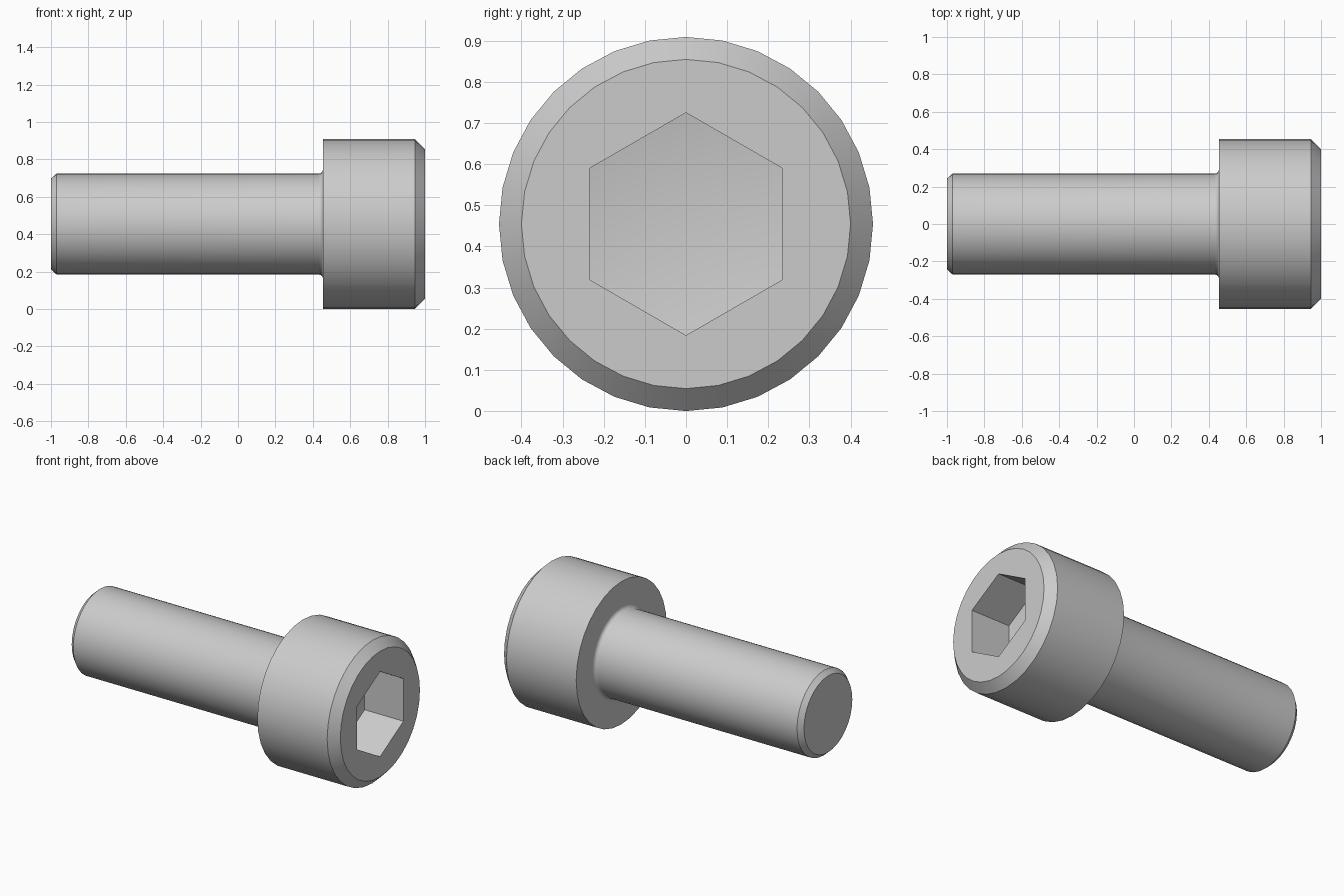
import bpy, bmesh
from math import sin, cos, pi, radians

if "Cube" in bpy.data.objects:
    bpy.data.objects.remove(bpy.data.objects["Cube"])

AXIS_Z = 0.4545
SIDES = 32

bm = bmesh.new()


def ring(x, r, n):
    """Ring of n verts around the bolt axis, first vertex at the top."""
    return [bm.verts.new((x, r * sin(2 * pi * i / n), AXIS_Z + r * cos(2 * pi * i / n)))
            for i in range(n)]


def skin(a, b):
    n = len(a)
    for i in range(n):
        bm.faces.new((a[i], a[(i + 1) % n], b[(i + 1) % n], b[i]))


# Outer profile (x, radius): tip chamfer, shank, fillet, head, head chamfer
fillet = [(0.43 + 0.0245 * sin(t), 0.2935 - 0.0235 * cos(t))
          for t in (i * pi / 8 for i in range(5))]
profile = [(-1, 0.243), (-0.97, 0.27)] + fillet + [
    (0.4545, 0.4545), (0.9455, 0.4545), (1, 0.4)]
rings = [ring(x, r, SIDES) for x, r in profile]
for a, b in zip(rings, rings[1:]):
    skin(a, b)
bm.faces.new(rings[0])

# Hex socket with a shallow conical floor
mouth, floor = ring(1, 0.2705, 6), ring(0.727, 0.2705, 6)
skin(mouth, floor)
centre = bm.verts.new((0.68, 0, AXIS_Z))
for i in range(6):
    bm.faces.new((floor[i], floor[(i + 1) % 6], centre))

# Flat head face between the chamfer and the socket mouth
bm.edges.ensure_lookup_table()
border = [e for e in bm.edges if e.is_boundary]
bmesh.ops.triangle_fill(bm, edges=border, use_beauty=True)
bmesh.ops.recalc_face_normals(bm, faces=bm.faces[:])

mesh = bpy.data.meshes.new("socket_head_bolt")
bm.to_mesh(mesh)
bm.free()
bolt = bpy.data.objects.new("socket_head_bolt", mesh)
bpy.context.collection.objects.link(bolt)

# Smooth round sides, crisp edges
bpy.context.view_layer.objects.active = bolt
bolt.select_set(True)
bpy.ops.object.shade_smooth_by_angle(angle=radians(25))
